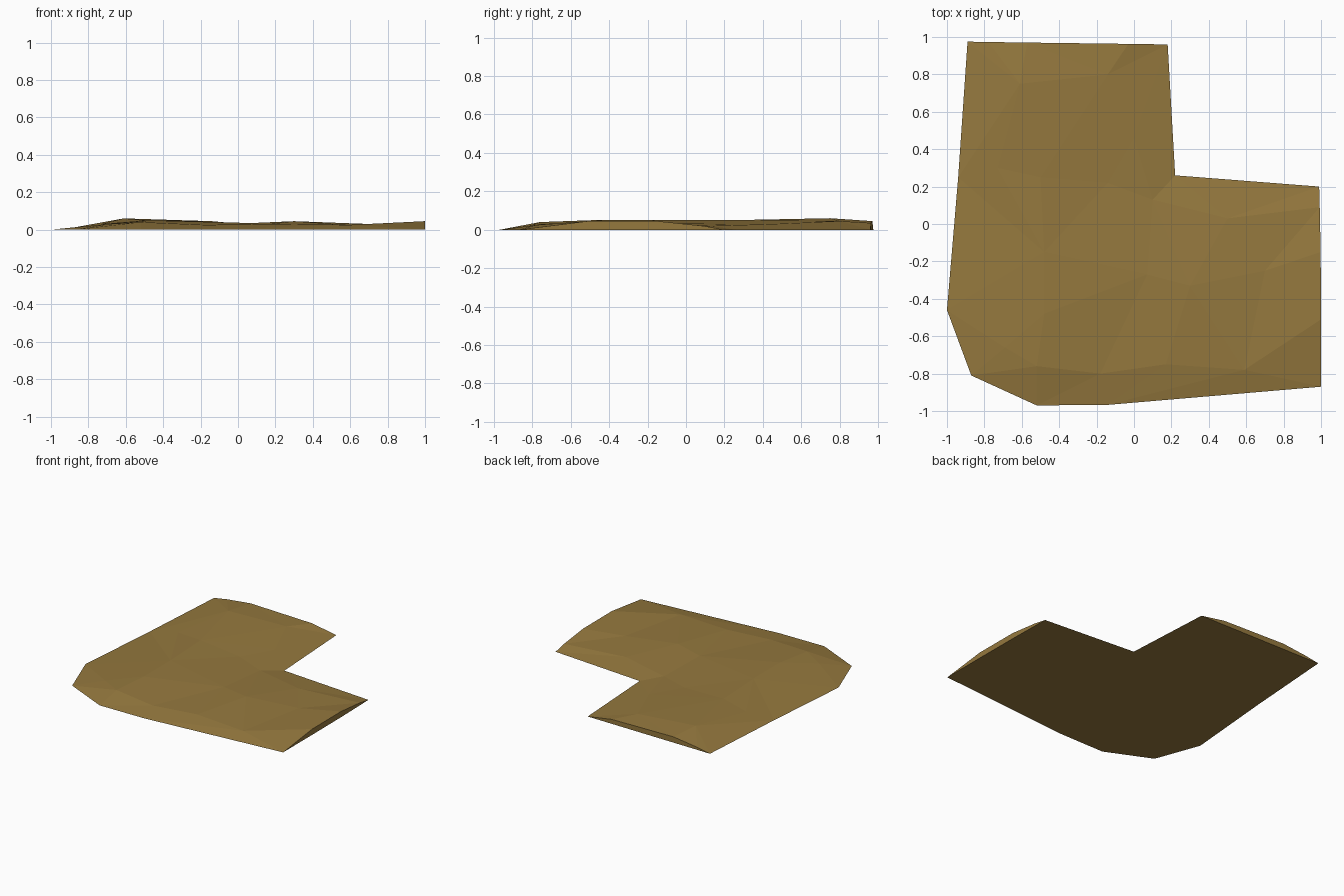
import bpy
import bmesh
from mathutils import Vector
from mathutils.geometry import delaunay_2d_cdt

cube = bpy.data.objects.get("Cube")
if cube:
    bpy.data.objects.remove(cube, do_unlink=True)


def make_material(name, color):
    material = bpy.data.materials.new(name)
    material.use_nodes = True
    material.diffuse_color = color
    shader = next(n for n in material.node_tree.nodes if n.type == "BSDF_PRINCIPLED")
    shader.inputs["Base Color"].default_value = color
    shader.inputs["Roughness"].default_value = 1.0
    return material


# Rim of the bent path: ground-level sides, raised at the two open ends
back_end = [(.18, .96, 0), (-.03, .963, .035), (-.57, .97, .045),
            (-.78, .973, .02), (-.89, .975, 0)]
outer_side = [(-.94, .25, 0), (-1, -.46, 0), (-.87, -.81, 0),
              (-.52, -.97, 0), (-.14, -.967, 0)]
side_end = [(1, -.87, 0), (1, -.51, .045), (.998, -.15, .045),
            (.993, .09, .02), (.99, .2, 0)]
inner_corner = [(.22, .26, 0)]
rim = back_end + outer_side + side_end + inner_corner

# Worn humps and dips inside the rim
back_arm = [(-.61, .75, .06), (-.14, .8, .045), (-.73, .3, .03),
            (-.5, .25, .05), (0, .46, .03), (-.14, .22, .03)]
bend = [(-.48, -.15, .05), (-.48, -.48, .05), (-.69, -.66, .03),
        (-.52, -.76, .04), (-.18, -.8, .025), (.07, -.27, .035)]
side_arm = [(.1, .13, .02), (.5, .03, .025), (.3, -.33, .045),
            (.7, -.25, .03), (.17, -.75, .03), (.59, -.78, .025)]
points = rim + back_arm + bend + side_arm

# Triangulate the plan inside the rim, then lift it to the heights
count = len(rim)
border = [(i, (i + 1) % count) for i in range(count)]
flat = [Vector(p[:2]) for p in points]
plan = delaunay_2d_cdt(flat, border, [], 1, 1e-5)
bm = bmesh.new()
top = []
for position, sources in zip(plan[0], plan[3]):
    height = points[sources[0]][2] if sources else 0
    top.append(bm.verts.new((position.x, position.y, height)))
for face in plan[2]:
    bm.faces.new([top[i] for i in face])

# End walls down to the ground, and a flat underside
rim_edges = [e for e in bm.edges if e.is_boundary]
ground = {}
for vert in {v for e in rim_edges for v in e.verts}:
    low = vert.co.z < 1e-6
    ground[vert] = vert if low else bm.verts.new((vert.co.x, vert.co.y, 0))
for edge in rim_edges:
    a, b = edge.verts
    corners = list(dict.fromkeys([a, b, ground[b], ground[a]]))
    if len(corners) > 2:
        bm.faces.new(corners)
bmesh.ops.holes_fill(bm, edges=[e for e in bm.edges if e.is_boundary], sides=0)
bmesh.ops.recalc_face_normals(bm, faces=bm.faces)

mesh = bpy.data.meshes.new("dirt_path_corner")
bm.to_mesh(mesh)
bm.free()
mesh.materials.append(make_material("packed earth brown", (.3, .19, .048, 1)))
path = bpy.data.objects.new("dirt_path_corner", mesh)
bpy.context.collection.objects.link(path)
